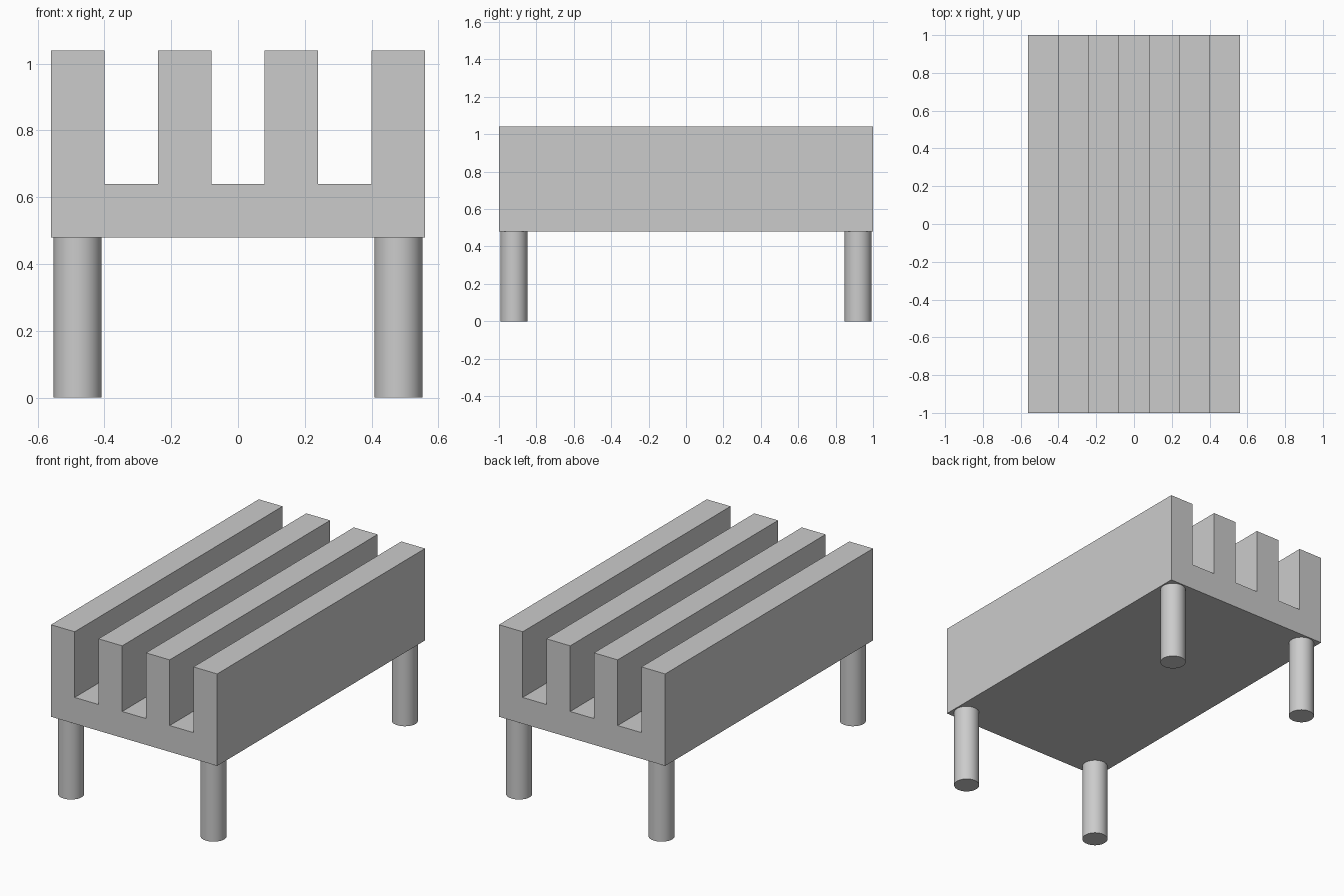
import bpy
import bmesh
import math

cube = bpy.data.objects.get("Cube")
if cube:
    bpy.data.objects.remove(cube, do_unlink=True)

BAR = 0.16            # width of each bar and each gap
BARS = 4
HALF_LENGTH = 1.0
LEG_HEIGHT = 0.48
FLOOR_TOP = 0.64
BAR_TOP = 1.04
LEG_RADIUS = 0.072

grey = bpy.data.materials.new("light grey")
grey.use_nodes = True
colour = (0.6, 0.6, 0.6, 1)
grey.diffuse_color = colour
grey.node_tree.nodes["Principled BSDF"].inputs["Base Color"].default_value = colour


def make_slotted_body():
    # Comb-shaped end profile: up and down over each bar, then along the base
    half_width = BAR * (2 * BARS - 1) / 2
    profile = [(-half_width, LEG_HEIGHT)]
    for i in range(BARS):
        x = -half_width + 2 * BAR * i
        profile += [(x, FLOOR_TOP), (x, BAR_TOP),
                    (x + BAR, BAR_TOP), (x + BAR, FLOOR_TOP)]
    # The outer walls run straight down, so drop their mid-height points
    profile = [profile[0]] + profile[2:-1] + [(half_width, LEG_HEIGHT)]

    # Extrude the profile from front to back
    bm = bmesh.new()
    face = bm.faces.new([bm.verts.new((x, -HALF_LENGTH, z)) for x, z in profile])
    ext = bmesh.ops.extrude_face_region(bm, geom=[face], use_keep_orig=True)
    moved = [g for g in ext["geom"] if isinstance(g, bmesh.types.BMVert)]
    bmesh.ops.translate(bm, verts=moved, vec=(0, 2 * HALF_LENGTH, 0))
    bmesh.ops.recalc_face_normals(bm, faces=bm.faces)
    mesh = bpy.data.meshes.new("slotted_body")
    bm.to_mesh(mesh)
    bm.free()
    mesh.materials.append(grey)
    body = bpy.data.objects.new("slotted_body", mesh)
    bpy.context.collection.objects.link(body)


def make_leg(name, x, y):
    bpy.ops.mesh.primitive_cylinder_add(
        vertices=48, radius=LEG_RADIUS, depth=LEG_HEIGHT,
        location=(x, y, LEG_HEIGHT / 2))
    leg = bpy.context.object
    leg.name = name
    leg.data.materials.append(grey)
    bpy.ops.object.shade_smooth_by_angle(angle=math.radians(30))


make_slotted_body()

# One leg near each corner
for end, y in (("front", -0.92), ("back", 0.92)):
    for side, x in (("right", -0.48), ("left", 0.48)):
        make_leg(f"{end}_{side}_leg", x, y)
